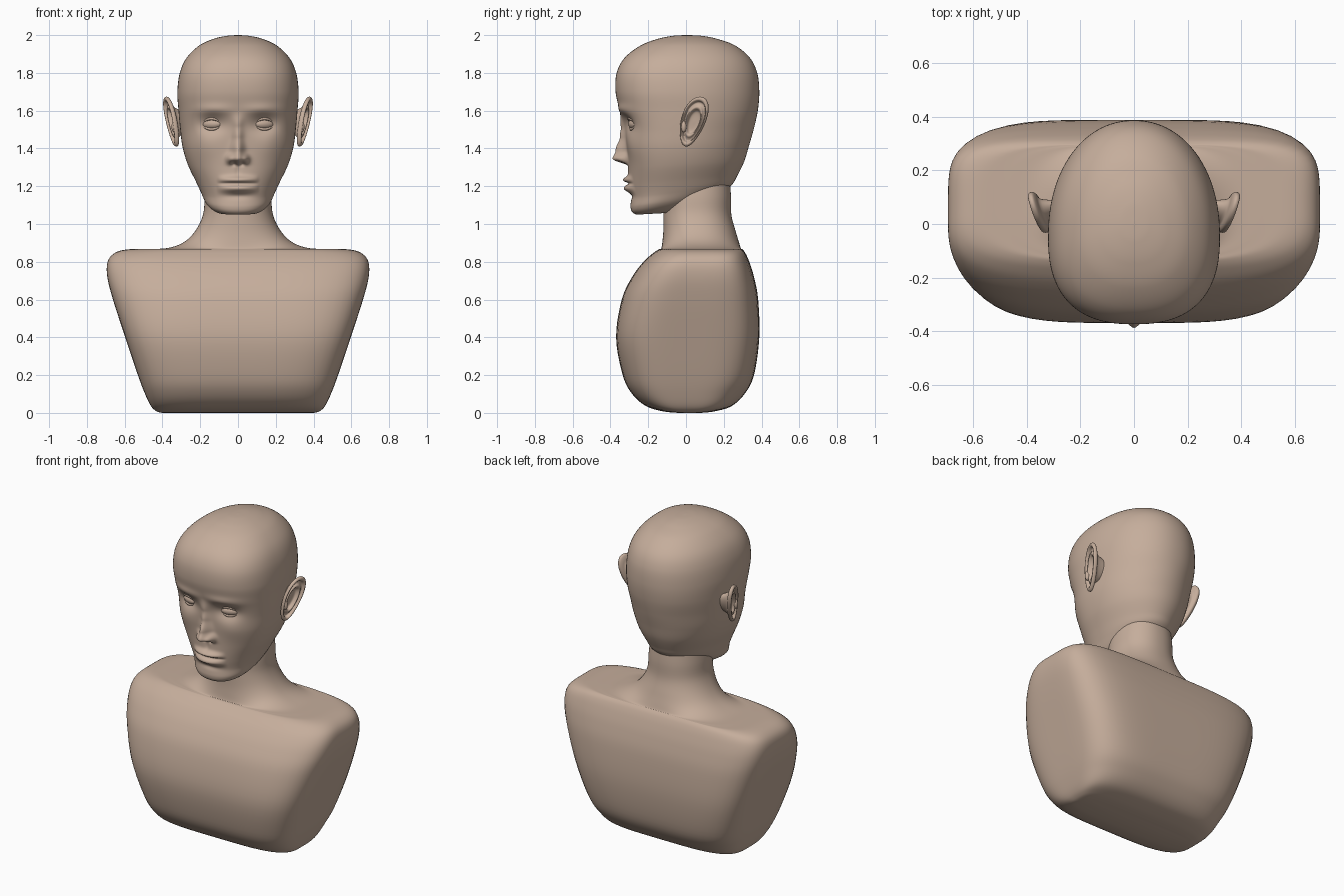
import bpy, bmesh, math
from mathutils import Vector

cube = bpy.data.objects.get("Cube")
if cube:
    bpy.data.objects.remove(cube, do_unlink=True)

skin = bpy.data.materials.new("warm_beige")
skin.use_nodes = True
COLOR = (0.56, 0.42, 0.33, 1)
skin.diffuse_color = COLOR
skin.node_tree.nodes["Principled BSDF"].inputs["Base Color"].default_value = COLOR


def finish(bm, name):
    """Turn a bmesh into a smooth shaded object."""
    bmesh.ops.recalc_face_normals(bm, faces=bm.faces)
    for f in bm.faces:
        f.smooth = True
    mesh = bpy.data.meshes.new(name)
    bm.to_mesh(mesh)
    bm.free()
    mesh.materials.append(skin)
    ob = bpy.data.objects.new(name, mesh)
    bpy.context.collection.objects.link(ob)
    return ob


def bridge(bm, rings):
    """Skin closed rings of points and cap both ends."""
    rows = [[bm.verts.new(p) for p in ring] for ring in rings]
    n = len(rows[0])
    for a, b in zip(rows, rows[1:]):
        for i in range(n):
            j = (i + 1) % n
            bm.faces.new((a[i], a[j], b[j], b[i]))
    bm.faces.new(rows[0])
    bm.faces.new(rows[-1])


def spline(keys, steps):
    """Catmull-Rom interpolation of all key columns."""
    out = []
    for i in range(len(keys) - 1):
        p = [keys[max(0, min(len(keys) - 1, i + k))] for k in (-1, 0, 1, 2)]
        for s in range(steps):
            t = s / steps
            out.append([b + 0.5 * t * (c - a + t * (2*a - 5*b + 4*c - d + t * (3*(b - c) + d - a)))
                        for a, b, c, d in zip(*p)])
    out.append(list(keys[-1]))
    return out


def ring(z, w, yf, yb, nf, nb, lift, split, segs, dense):
    """Superellipse section, with its own roundness in front and behind."""
    yc = yf + split * (yb - yf)
    pts = []
    for i in range(segs):
        phi = 2 * math.pi * i / segs
        th = phi - dense * math.sin(phi)
        s, c = math.sin(th), math.cos(th)
        n = nf if c > 0 else nb
        r = (abs(s) ** n + abs(c) ** n) ** (-1 / n)
        y = yc - r * c * ((yc - yf) if c > 0 else (yb - yc))
        pts.append(Vector((w * r * s, y, z + lift * (y - yf))))
    return pts


def bump(x, z, cx, cz, sx, sz):
    return math.exp(-((x - cx) / sx) ** 2 / 2 - ((z - cz) / sz) ** 2 / 2)


def lerp_table(table, z):
    for (z0, *a), (z1, *b) in zip(table, table[1:]):
        if z0 <= z <= z1:
            t = (z - z0) / (z1 - z0)
            t = t * t * (3 - 2 * t)
            return [u + t * (v - u) for u, v in zip(a, b)]
    return None


# Nose: height, projection, half width
NOSE = [(1.305, 0, .03), (1.345, .08, .027), (1.39, .06, .022),
        (1.46, .032, .019), (1.52, .018, .019), (1.60, 0, .025)]


def face_relief(x, z):
    """Forward push of the face surface."""
    x = abs(x)
    d = 0.012 * bump(x, z, 0, 1.21, .09, .06)              # muzzle
    nose = lerp_table(NOSE, z)
    if nose:
        d += nose[0] * math.exp(-(x / nose[1]) ** 2 / 2)
    d += 0.026 * bump(x, z, .042, 1.345, .013, .016)       # nostril wings
    d -= 0.022 * bump(x, z, .022, 1.32, .009, .007)        # nostrils
    lip = max(0, 1 - (x / .112) ** 2)
    d += 0.028 * lip * bump(0, z, 0, 1.234, 1, .012)       # upper lip
    d += 0.027 * lip * bump(0, z, 0, 1.188, 1, .015)       # lower lip
    d -= 0.016 * lip * bump(0, z, 0, 1.215, 1, .005)       # mouth line
    d -= 0.008 * bump(x, z, 0, 1.148, .05, .012)           # chin crease
    d -= 0.005 * bump(x, z, 0, 1.28, .01, .02)             # philtrum
    d -= 0.032 * bump(x, z, .135, 1.53, .05, .034)         # eye sockets
    d += 0.012 * bump(x, z, .13, 1.605, .07, .02)          # brow
    d += 0.008 * bump(x, z, .17, 1.42, .05, .05)           # cheekbone
    return d


# Torso and neck: height, half width, front y, back y, roundness front/back, lift
torso_keys = [
    (0, .40, -.04, .08, 4, 4, 0), (.008, .43, -.12, .15, 4, 4, 0),
    (.035, .46, -.21, .24, 4, 4, 0), (.1, .492, -.285, .31, 4, 4, 0),
    (.2, .53, -.335, .36, 4, 4.5, 0), (.4, .597, -.37, .388, 4, 5, 0),
    (.6, .662, -.34, .382, 3.6, 5, 0), (.72, .692, -.285, .36, 3.4, 5, 0),
    (.80, .69, -.225, .335, 3.4, 5, 0), (.845, .655, -.175, .315, 3.4, 5, 0),
    (.865, .59, -.145, .30, 3.2, 4.5, 0), (.868, .48, -.135, .295, 3, 4, 0),
    (.873, .37, -.13, .29, 2.6, 3, 0), (.905, .285, -.125, .28, 2.3, 2.4, 0),
    (.965, .225, -.12, .262, 2.2, 2.2, 0), (1.05, .185, -.12, .24, 2.2, 2.2, 0),
    (1.15, .175, -.12, .238, 2.2, 2.2, 0), (1.25, .16, -.1, .23, 2.2, 2.2, 0)]
bm = bmesh.new()
bridge(bm, [ring(*k, .47, 96, 0) for k in spline(torso_keys, 5)])
finish(bm, "torso_and_neck")

# Head: same columns
head_keys = [
    (1.056, .03, -.22, -.12, 2, 2, .05), (1.05, .09, -.258, -.04, 2.2, 2, .06),
    (1.062, .135, -.283, .06, 2.3, 2, .1), (1.09, .17, -.292, .15, 2.3, 2, .12),
    (1.14, .195, -.286, .238, 2.3, 2, .12), (1.2, .222, -.292, .272, 2.3, 2, .1),
    (1.3, .265, -.303, .308, 2.4, 2, .05), (1.4, .293, -.313, .333, 2.5, 2, .02),
    (1.5, .306, -.324, .358, 2.5, 2, 0), (1.6, .315, -.35, .38, 2.5, 2.1, 0),
    (1.7, .321, -.373, .388, 2.5, 2.1, 0), (1.8, .308, -.367, .377, 2.5, 2.1, 0),
    (1.88, .272, -.325, .338, 2.4, 2.1, 0), (1.945, .205, -.24, .26, 2.3, 2.1, 0),
    (1.98, .13, -.15, .165, 2.2, 2.1, 0), (1.996, .06, -.07, .085, 2, 2, 0),
    (2.0, .004, -.004, .01, 2, 2, 0)]
bm = bmesh.new()
rings = [ring(*k, .43, 144, .5) for k in spline(head_keys, 14)]
for points in rings:
    for p in points:
        p.y -= face_relief(p.x, p.z) * max(0, min(1, (-.1 - p.y) / .1))
bridge(bm, rings)
finish(bm, "head")


def tube(bm, path, radius):
    """Round tube along a path lying roughly in the xz plane, with thin ends."""
    rows = []
    for i, p in enumerate(path):
        d = (path[min(i + 1, len(path) - 1)] - path[max(i - 1, 0)]).normalized()
        u = d.cross(Vector((0, 1, 0))).normalized()
        v = d.cross(u)
        r = radius * (.3 + .7 * math.sin(math.pi * i / (len(path) - 1)))
        rows.append([p + r * (u * math.cos(a) + v * math.sin(a))
                     for a in (math.tau * k / 8 for k in range(8))])
    bridge(bm, rows)


def ear_point(r, a, depth, side):
    """Point on a tilted, flared egg outline; depth is outward."""
    v = math.sin(a) * r
    u = math.cos(a) * r * (.066 + .014 * v)
    z = 1.542 + .132 * v
    y = .038 + u + .036 * v
    x = .352 + .3 * (y - .038) + .12 * (z - 1.542) + depth
    return Vector((side * x, y - .3 * depth, z))


# Ear shell: radius and depth from the inner bowl, over the rim, to the root
EAR = [(.03, -.018), (.25, -.018), (.42, -.014), (.52, .002), (.6, .004), (.68, -.004),
       (.78, -.006), (.84, .008), (.9, .012), (.97, .009), (1, 0), (.97, -.008),
       (.85, -.014), (.65, -.02), (.5, -.045), (.4, -.07)]
for side, label in ((1, "left"), (-1, "right")):
    bm = bmesh.new()
    bridge(bm, [[ear_point(r, math.tau * i / 48, d, side) for i in range(48)]
                for r, d in spline(EAR, 3)])
    # Small flap in front of the ear canal
    flap = bmesh.ops.create_uvsphere(bm, u_segments=16, v_segments=10, radius=1)
    for v in flap["verts"]:
        v.co = Vector((side * (.338 + .014 * v.co.x), -.012 + .014 * v.co.y, 1.515 + .03 * v.co.z))
    finish(bm, label + "_ear")

    # Eyeball, turned outward with the curve of the face
    bm = bmesh.new()
    ball = bmesh.ops.create_uvsphere(bm, u_segments=32, v_segments=20, radius=1)
    for v in ball["verts"]:
        x, y, z = v.co
        v.co = Vector((side * (.14 + .055 * x), -.272 + .03 * y + .016 * x, 1.53 + .028 * z))
    finish(bm, label + "_eye")

    # Eyelids
    for name, height, bulge in (("upper", .03, .022), ("lower", -.026, .012)):
        path = []
        for i in range(17):
            t = i / 8 - 1
            arch = 1 - t * t
            path.append(Vector((side * (.14 + .058 * t), -.276 - bulge * arch + .016 * t,
                                1.528 + height * arch)))
        bm = bmesh.new()
        tube(bm, path, .0085)
        finish(bm, f"{label}_{name}_eyelid")
